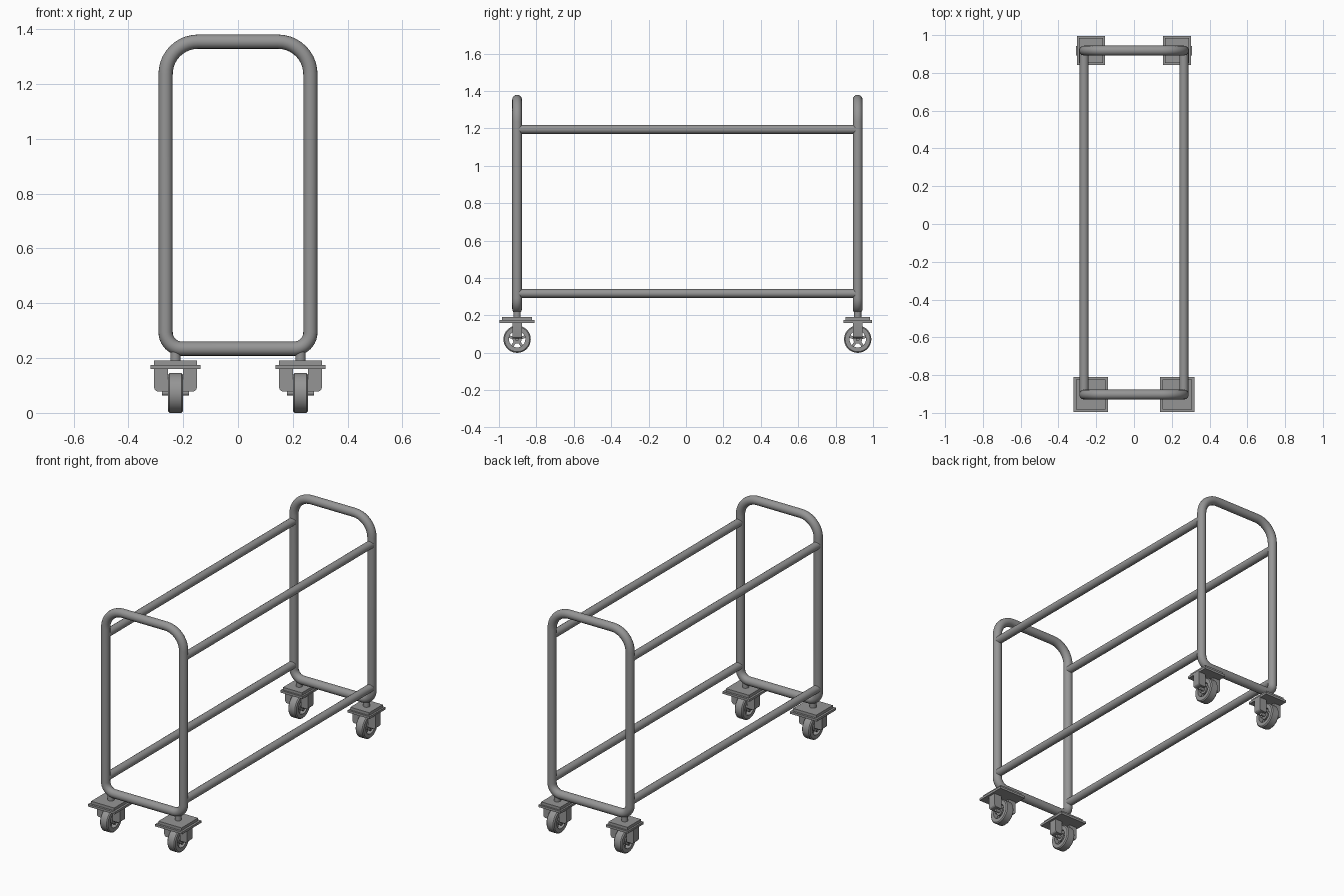
import bpy, bmesh, math
from math import cos, sin, pi
from mathutils import Vector, Matrix

cube = bpy.data.objects.get("Cube")
if cube:
    bpy.data.objects.remove(cube, do_unlink=True)

steel = bpy.data.materials.new("grey_steel")
steel.use_nodes = True
GREY = (0.3, 0.3, 0.3, 1)
steel.diffuse_color = GREY
steel.node_tree.nodes["Principled BSDF"].inputs["Base Color"].default_value = GREY

HALF_W = 0.264
ENDS = {"front": -0.903, "back": 0.918}
SIDES = {"right": -1, "left": 1}


def activate(ob):
    bpy.ops.object.select_all(action='DESELECT')
    ob.select_set(True)
    bpy.context.view_layer.objects.active = ob


def tube(name, points, radius, cyclic=False):
    """Round pipe swept along a path."""
    cu = bpy.data.curves.new(name, 'CURVE')
    cu.dimensions = '3D'
    cu.bevel_depth = radius
    cu.bevel_resolution = 6
    cu.use_fill_caps = True
    sp = cu.splines.new('POLY')
    sp.points.add(len(points) - 1)
    for p, co in zip(sp.points, points):
        p.co = (*co, 1)
    sp.use_cyclic_u = cyclic
    ob = bpy.data.objects.new(name, cu)
    bpy.context.collection.objects.link(ob)
    cu.materials.append(steel)
    activate(ob)
    bpy.ops.object.convert(target='MESH')
    bpy.ops.object.shade_smooth_by_angle()


def finish(name, bm, smooth=False):
    bmesh.ops.recalc_face_normals(bm, faces=bm.faces)
    me = bpy.data.meshes.new(name)
    bm.to_mesh(me)
    bm.free()
    me.materials.append(steel)
    ob = bpy.data.objects.new(name, me)
    bpy.context.collection.objects.link(ob)
    if smooth:
        activate(ob)
        bpy.ops.object.shade_smooth_by_angle()


def add_box(bm, centre, size):
    m = Matrix.Translation(centre) @ Matrix.Diagonal((*size, 1))
    return bmesh.ops.create_cube(bm, size=1, matrix=m)["verts"]


def add_cylinder(bm, centre, radius, depth, along_x=False):
    m = Matrix.Translation(centre)
    if along_x:
        m = m @ Matrix.Rotation(pi / 2, 4, 'Y')
    bmesh.ops.create_cone(bm, cap_ends=True, segments=24, radius1=radius,
                          radius2=radius, depth=depth, matrix=m)


def loop_path(y, low, high, r_low, r_high, steps=10):
    """Rounded upright rectangle with different top and bottom corners."""
    corners = [(1, low, r_low, -pi / 2), (1, high, r_high, 0),
               (-1, high, r_high, pi / 2), (-1, low, r_low, pi)]
    pts = []
    for sx, z, r, start in corners:
        cx = sx * (HALF_W - r)
        cz = z + r if z == low else z - r
        for i in range(steps + 1):
            a = start + pi / 2 * i / steps
            pts.append((cx + r * cos(a), y, cz + r * sin(a)))
    return pts


def caster(label, x, y, scale):
    # mounting plates and swivel stem
    bm = bmesh.new()
    add_box(bm, (x, y, 0.168), (0.182 * scale, 0.186 * scale, 0.014))
    add_box(bm, (x, y, 0.183), (0.156 * scale, 0.16 * scale, 0.018))
    finish(label + "_caster_plate", bm)
    bm = bmesh.new()
    add_cylinder(bm, (x, y, 0.205), 0.019, 0.04)
    finish(label + "_caster_stem", bm, True)

    # fork arms with bevelled lower outer corners
    bm = bmesh.new()
    for s in (-1, 1):
        verts = add_box(bm, (x + s * 0.053, y, 0.122), (0.05, 0.05, 0.088))
        edges = {e for v in verts for e in v.link_edges
                 if all(w.co.z < 0.1 and (w.co.x - x) * s > 0.06 for w in e.verts)}
        bmesh.ops.bevel(bm, geom=list(edges), offset=0.014, segments=3,
                        profile=0.5, affect='EDGES')
    finish(label + "_caster_fork", bm, True)

    # wheel tread ring turned around the axle
    r = 0.073
    bm = bmesh.new()
    section = [(-0.027, 0.044), (-0.027, r - 0.006), (-0.021, r),
               (0.021, r), (0.027, r - 0.006), (0.027, 0.044)]
    vs = [bm.verts.new((x + a, y, r + b)) for a, b in section]
    es = [bm.edges.new((vs[i], vs[(i + 1) % len(vs)])) for i in range(len(vs))]
    bmesh.ops.spin(bm, geom=vs + es, cent=(x, y, r), axis=(1, 0, 0),
                   angle=2 * pi, steps=36, use_merge=True)
    bmesh.ops.remove_doubles(bm, verts=bm.verts, dist=1e-5)
    finish(label + "_wheel_tread", bm, True)

    # hub, axle and spokes
    bm = bmesh.new()
    add_cylinder(bm, (x, y, r), 0.024, 0.044, True)
    add_cylinder(bm, (x, y, r), 0.01, 0.1, True)
    for i in range(5):
        spoke = add_box(bm, (0, 0, 0.034), (0.03, 0.014, 0.03))
        turn = Matrix.Translation((x, y, r)) @ Matrix.Rotation(2 * pi * i / 5, 4, 'X')
        bmesh.ops.transform(bm, matrix=turn, verts=spoke)
    finish(label + "_wheel_hub", bm, True)


# end frames and casters
for end, y in ENDS.items():
    tube(end + "_end_frame", loop_path(y, 0.234, 1.354, 0.06, 0.118), 0.026, True)
    for side, s in SIDES.items():
        caster(f"{end}_{side}", s * 0.228, y, 1.0 if end == "front" else 0.82)

# long rails joining the end frames
for side, s in SIDES.items():
    for level, z in (("lower", 0.318), ("upper", 1.195)):
        tube(f"{side}_{level}_rail",
             [(s * HALF_W, y, z) for y in ENDS.values()], 0.0235)
